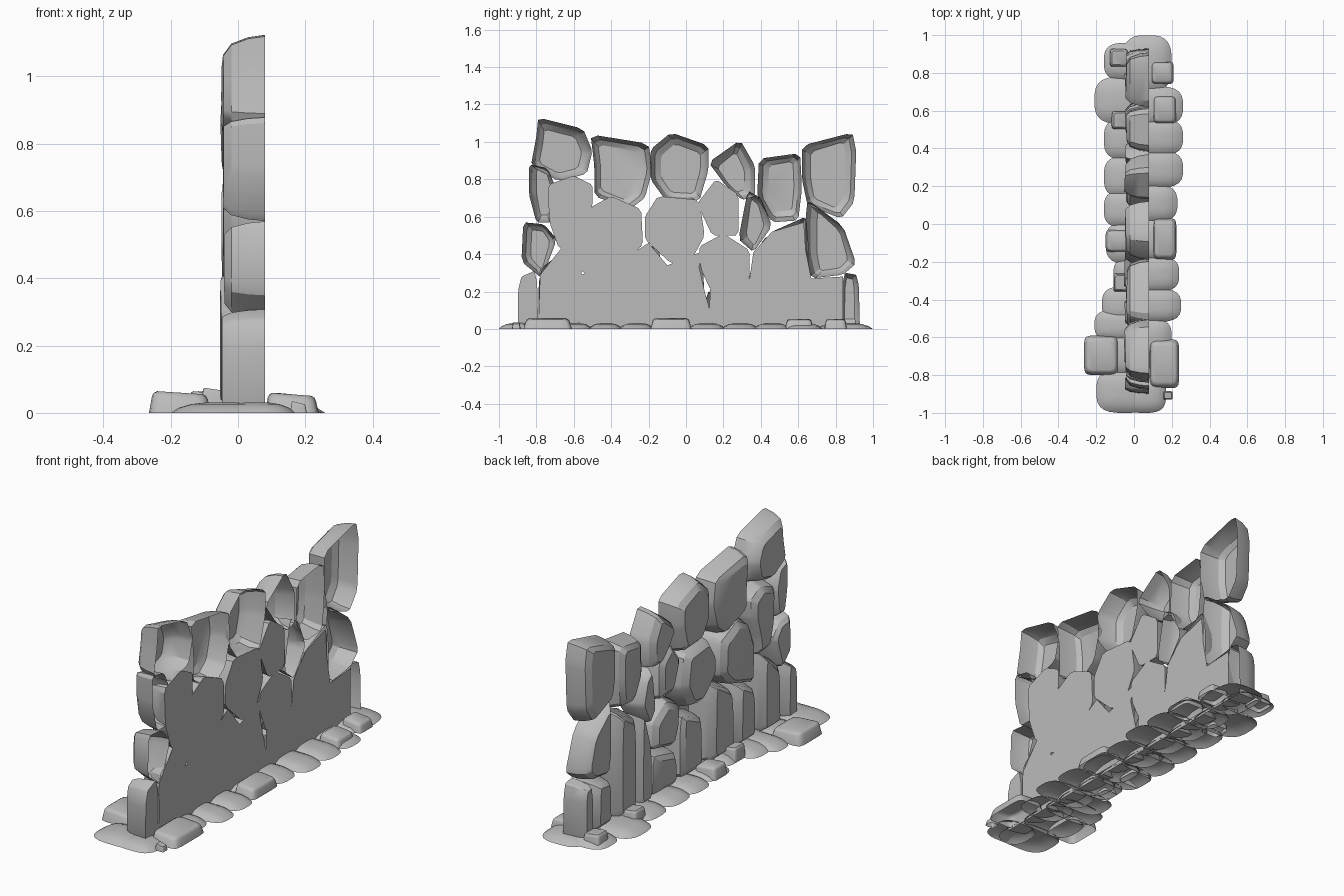
import bpy, bmesh, math, random
from mathutils import Vector

if "Cube" in bpy.data.objects:
    bpy.data.objects.remove(bpy.data.objects["Cube"])

random.seed(4)
BACK = 0.08                      # flat plane on the +x side of the wall

stone = bpy.data.materials.new("grey_stone")
stone.diffuse_color = (0.5, 0.5, 0.5, 1)
stone.use_nodes = True
stone.node_tree.nodes["Principled BSDF"].inputs["Base Color"].default_value = stone.diffuse_color


def finish(name, bm, angle=28):
    me = bpy.data.meshes.new(name)
    bm.to_mesh(me)
    bm.free()
    ob = bpy.data.objects.new(name, me)
    bpy.context.collection.objects.link(ob)
    me.materials.append(stone)
    bpy.ops.object.select_all(action='DESELECT')
    ob.select_set(True)
    bpy.context.view_layer.objects.active = ob
    bpy.ops.object.shade_smooth_by_angle(angle=math.radians(angle))
    return ob


def ccw(pts):
    area = sum(a[0] * b[1] - b[0] * a[1] for a, b in zip(pts, pts[1:] + pts[:1]))
    return pts if area > 0 else pts[::-1]


def chip(pts, f):
    """Cut each corner of an outline."""
    out = []
    for p, c, n in zip(pts[-1:] + pts[:-1], pts, pts[1:] + pts[:1]):
        p, c, n = Vector(p), Vector(c), Vector(n)
        out += [tuple(c.lerp(p, f)), tuple(c.lerp(n, f))]
    return out


def loft(name, rings, first=False, last=True, angle=28):
    """Skin a stack of equal rings, optionally closing the ends."""
    bm = bmesh.new()
    vs = [[bm.verts.new(p) for p in r] for r in rings]
    n = len(vs[0])
    for a, b in zip(vs, vs[1:]):
        for i in range(n):
            j = (i + 1) % n
            bm.faces.new((a[i], b[i], b[j], a[j]))
    if first:
        bm.faces.new(vs[0])
    if last:
        bm.faces.new(vs[-1][::-1])
    return finish(name, bm, angle)


def wall_stone(name, pts, capped=False, cut=0.12):
    """Stone shell with its broad side on the back plane, chamfered towards -x."""
    pts = chip(ccw(pts), cut)
    ys, zs = [p[0] for p in pts], [p[1] for p in pts]
    cy, cz = (min(ys) + max(ys)) / 2, (min(zs) + max(zs)) / 2
    hy, hz = (max(ys) - min(ys)) / 2, (max(zs) - min(zs)) / 2
    k = min(1, hy / 0.11)
    sy, sz = random.uniform(-.012, .012) * k, random.uniform(-.012, .012) * k
    deep = random.uniform(-0.052, -0.038)
    rings = []
    for x, inset in ((BACK, 0), (0.03, .006), (-0.02, .022), (deep, .05)):
        fy, fz = 1 - inset * k / hy, 1 - inset * k / hz
        s = inset / .05
        tilt = random.uniform(-.06, .06) if x == deep else 0
        rings.append([(x + tilt * (y - cy) * .5, cy + (y - cy) * fy + sy * s,
                       max(0, cz + (z - cz) * fz + sz * s)) for y, z in pts])
    return loft(name, rings, first=capped)


# Hollow stones along the crest and the ends, outlines in (y, z)
hollow = [
    [(-.79, 1.13), (-.55, 1.07), (-.5, .95), (-.53, .83), (-.68, .79), (-.83, .87), (-.8, 1.03)],
    [(-.51, 1.04), (-.2, .99), (-.18, .85), (-.22, .7), (-.3, .64), (-.49, .71), (-.49, .87)],
    [(-.19, .96), (-.08, 1.05), (.12, .98), (.12, .85), (.07, .68), (-.11, .69), (-.19, .8)],
    [(.12, .89), (.29, 1.01), (.37, .87), (.37, .71), (.3, .69), (.21, .77)],
    [(.39, .91), (.61, .94), (.62, .75), (.6, .58), (.46, .57), (.38, .7)],
    [(.62, .98), (.89, 1.05), (.91, .95), (.9, .68), (.83, .59), (.65, .66), (.62, .8)],
    [(.65, .69), (.84, .55), (.91, .35), (.84, .29), (.67, .27), (.64, .4), (.64, .6)],
    [(.33, .74), (.4, .7), (.46, .55), (.36, .41), (.28, .48)],
    [(-.84, .88), (-.74, .86), (-.69, .74), (-.72, .57), (-.8, .57), (-.84, .72)],
    [(-.87, .57), (-.76, .56), (-.69, .48), (-.77, .27), (-.88, .36)],
]
for i, p in enumerate(hollow):
    wall_stone(f"crest_stone_{i}", p)

# Solid stones in the middle courses
middle = [
    [(-.74, .77), (-.6, .82), (-.5, .77), (-.5, .66), (-.55, .52), (-.57, .42), (-.68, .43), (-.73, .57)],
    [(-.51, .65), (-.4, .71), (-.24, .64), (-.23, .45), (-.33, .36), (-.56, .29), (-.57, .5)],
    [(-.22, .6), (-.15, .71), (.07, .69), (.1, .5), (.03, .37), (-.08, .35), (-.22, .48)],
    [(.06, .67), (.16, .8), (.28, .72), (.28, .5), (.14, .5)],
    [(.07, .44), (.2, .51), (.34, .42), (.34, .26), (.13, .21), (.08, .32)],
]
for i, p in enumerate(middle):
    wall_stone(f"middle_stone_{i}", p, capped=True, cut=0.1)

# Bottom course: upright stones given as y range and the two top heights
bottom = [(-.9, -.79, .28, .31), (-.79, -.57, .33, .46), (-.57, -.37, .29, .36),
          (-.37, -.13, .36, .46), (-.13, .1, .3, .37), (.1, .34, .2, .25),
          (.33, .45, .33, .5), (.44, .66, .52, .6), (.66, .84, .26, .28),
          (.83, .93, .3, .29)]
for i, (a, b, za, zb) in enumerate(bottom):
    wall_stone(f"base_stone_{i}", [(a, 0), (b, 0), (b - .006, zb * .8), (b - .02, zb),
                                   (a + .02, za), (a + .003, za * .75)],
               capped=i == 0, cut=0.08)

# Flat back sheet closing the bottom course
sheet = [(-.79, 0), (.84, 0), (.84, .28), (.67, .27), (.64, .42), (.63, .57), (.46, .52),
         (.36, .41), (.34, .27), (.13, .22), (.125, .11), (.1, .2), (.07, .33), (.1, .42),
         (-.1, .34), (-.2, .46), (-.34, .37), (-.56, .29), (-.56, .44),
         (-.66, .44), (-.78, .29)]
bm = bmesh.new()
bm.faces.new([bm.verts.new((BACK, y, z)) for y, z in sheet])
finish("back_sheet", bm)


def ground_shape(name, x0, x1, y0, y1, profile, power, n, side=0):
    """Rounded form on the ground; profile lists (scale, height), top first."""
    cx, cy, hx, hy = (x0 + x1) / 2, (y0 + y1) / 2, (x1 - x0) / 2, (y1 - y0) / 2
    rings = []
    for s, z in profile:
        ring = []
        for i in range(n):
            t = 2 * math.pi * (i + .5) / n
            c, d = math.cos(t), math.sin(t)
            u = math.copysign(abs(c) ** power, c)
            v = math.copysign(abs(d) ** power, d)
            ring.append((cx + hx * u * s, cy + hy * v * s, z + side * u * s * (z > 0)))
        rings.append(ring)
    return loft(name, rings, first=True, last=False, angle=40)


# Low earth mounds along both feet: outer x, y range
dome = [(.3, .031), (.6, .026), (.85, .015), (1, 0)]
mounds = [(.2, .7, 1.0), (.26, .52, .73), (.26, .36, .56), (.26, .19, .39), (.23, .01, .21),
          (.22, -.19, .03), (.24, -.36, -.17), (.25, -.52, -.34), (.2, -.7, -.5),
          (.17, -1.0, -.8), (-.16, .76, .96), (-.21, .53, .78), (-.16, .34, .56),
          (-.16, .14, .36), (-.16, -.02, .18), (-.15, -.21, .01), (-.11, -.36, -.18),
          (-.17, -.52, -.33), (-.21, -.62, -.45), (-.2, -.8, -.58), (-.2, -1.0, -.77)]
for i, (x, a, b) in enumerate(mounds):
    inner = -.06 if x > 0 else .1
    ground_shape(f"mound_{i}", min(x, inner), max(x, inner), a, b, dome, .65, 24)

# Loose blocks half sunk in the mounds: x range, y range, height
blocks = [(.09, .21, .74, .86, .05), (.1, .225, .53, .68, .05), (.1, .225, -.19, .03, .055),
          (.08, .24, -.87, -.61, .055), (-.12, -.02, .5, .6, .06), (-.15, -.02, -.15, -.03, .06),
          (-.13, -.03, .83, .93, .06), (-.265, -.08, -.8, -.59, .06), (-.11, -.03, -.36, -.26, .07),
          (.155, .205, -.93, -.885, .03)]
for i, (a, b, c, d, h) in enumerate(blocks):
    prof = [(.74, h), (.84, h - .005), (.9, h - .014), (1, 0)]
    ground_shape(f"loose_block_{i}", a, b, c, d, prof, .3, 16, side=-.006)
